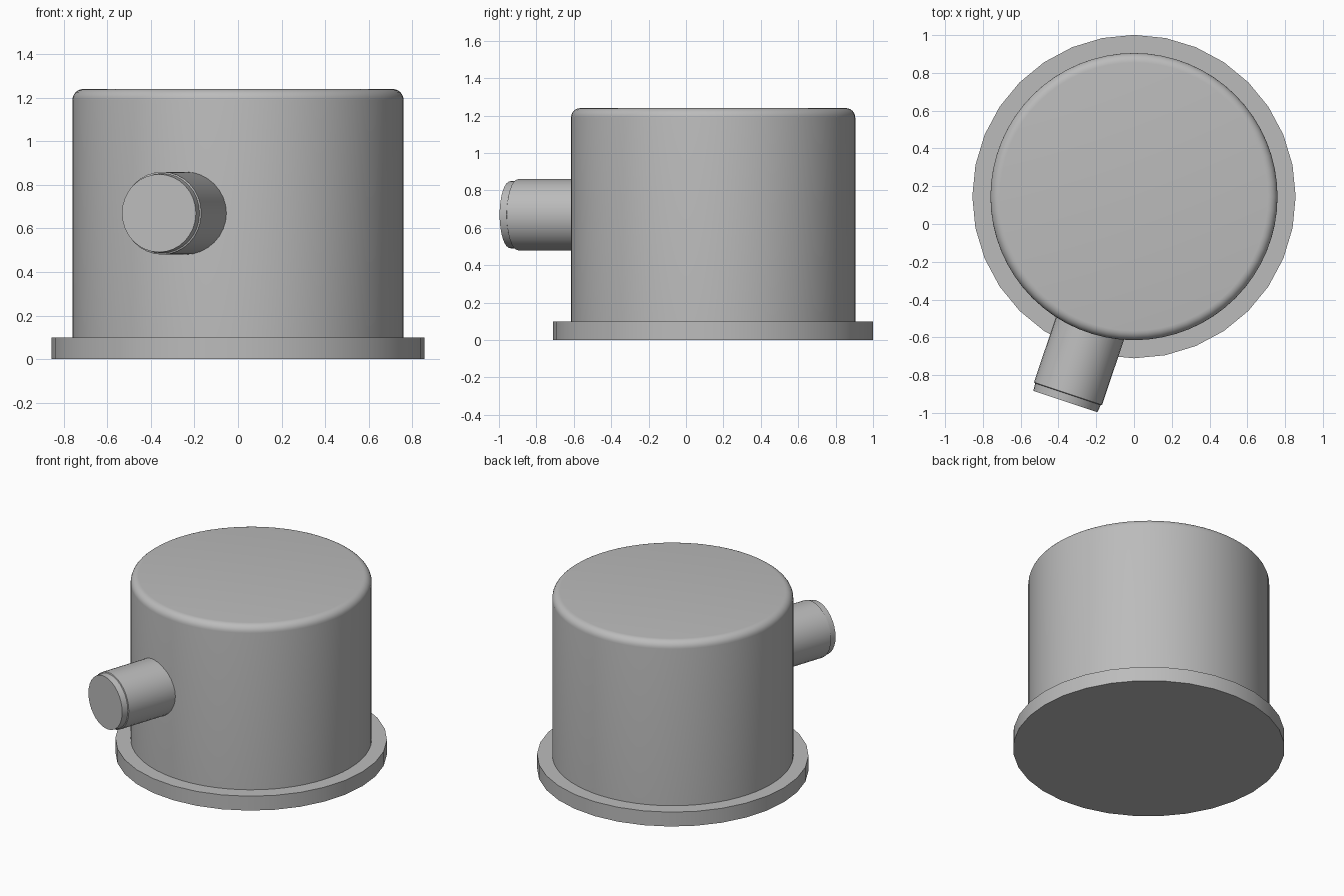
import bpy, bmesh, math
from mathutils import Matrix, Vector

cube = bpy.data.objects.get("Cube")
if cube:
    bpy.data.objects.remove(cube, do_unlink=True)

grey = bpy.data.materials.new("plain grey")
grey.use_nodes = True
colour = (0.5, 0.5, 0.5, 1)
grey.diffuse_color = colour
grey.node_tree.nodes["Principled BSDF"].inputs["Base Color"].default_value = colour

CENTRE_Y = 0.145


def lathe(name, profile, sides, matrix):
    """Closed turned solid from (radius, height) points, bottom to top."""
    bm = bmesh.new()
    rings = []
    for r, h in profile:
        angles = [2 * math.pi * i / sides for i in range(sides)]
        rings.append([bm.verts.new((r * math.cos(a), r * math.sin(a), h)) for a in angles])
    for low, high in zip(rings, rings[1:]):
        for i in range(sides):
            j = (i + 1) % sides
            bm.faces.new((low[i], low[j], high[j], high[i]))
    bm.faces.new(rings[0][::-1])
    bm.faces.new(rings[-1])
    mesh = bpy.data.meshes.new(name)
    bm.to_mesh(mesh)
    bm.free()
    mesh.materials.append(grey)
    obj = bpy.data.objects.new(name, mesh)
    obj.matrix_world = matrix
    bpy.context.collection.objects.link(obj)
    bpy.ops.object.select_all(action="DESELECT")
    obj.select_set(True)
    bpy.context.view_layer.objects.active = obj
    bpy.ops.object.shade_smooth_by_angle(angle=math.radians(30))
    return obj


upright = Matrix.Translation((0, CENTRE_Y, 0))

# Wide base flange
lathe("base_flange", [(0.856, 0), (0.856, 0.1)], 32, upright)

# Drum body with a rounded top edge
R, TOP, ROUND = 0.76, 1.24, 0.05
edge = [(R - ROUND + ROUND * math.cos(a), TOP - ROUND + ROUND * math.sin(a))
        for a in (math.pi / 2 * i / 6 for i in range(7))]
lathe("drum_body", [(R, 0.05)] + edge, 64, upright)

# Side spout, pointing out radially with a slightly reduced tip
direction = Vector((-math.sin(math.radians(18.5)), -math.cos(math.radians(18.5)), 0))
aim = direction.to_track_quat("Z", "Y").to_matrix().to_4x4()
lathe("side_spout", [(0.19, 0.6), (0.19, 1.1), (0.183, 1.103), (0.179, 1.144)], 32,
      Matrix.Translation((0, CENTRE_Y, 0.67)) @ aim)
